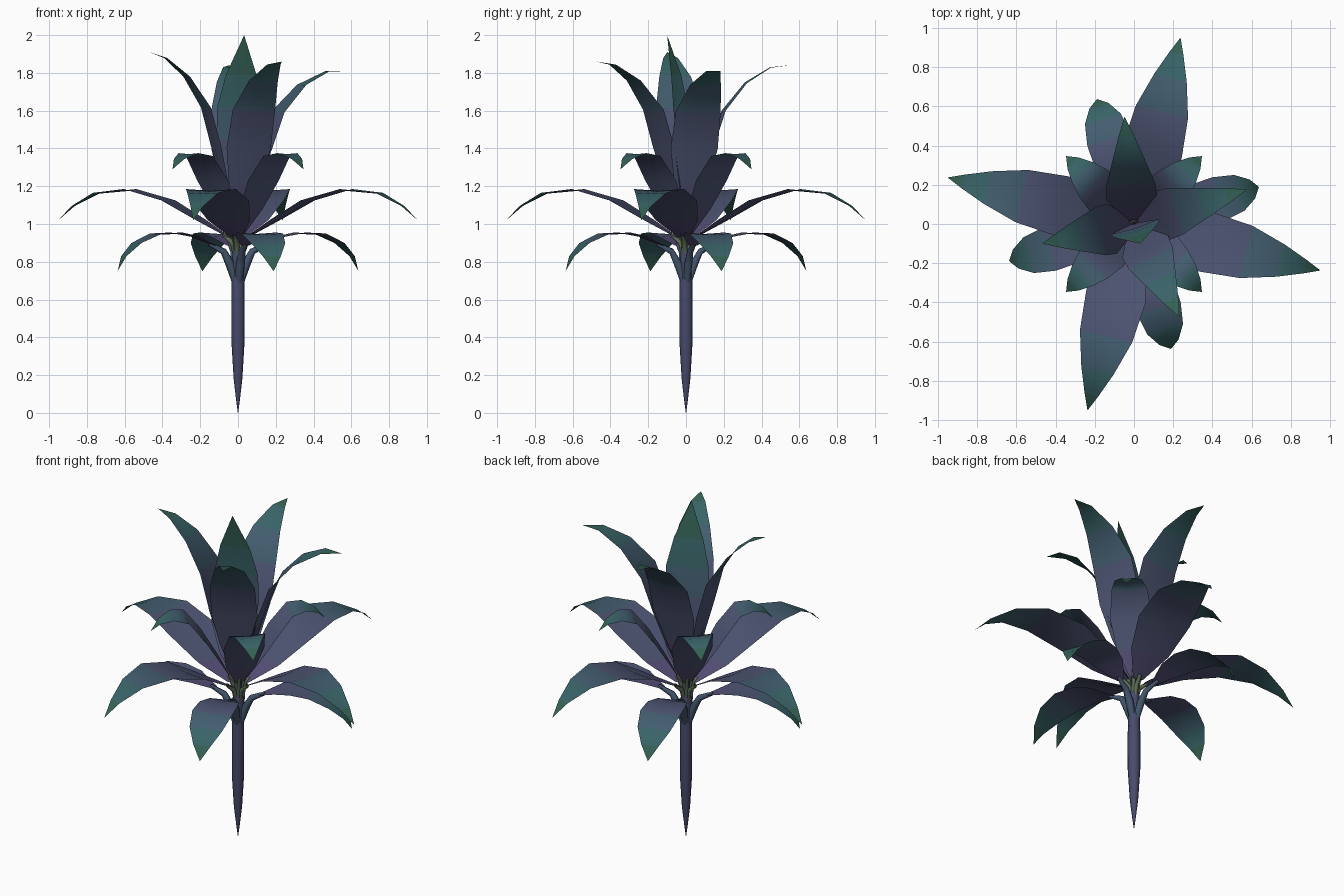
import bpy, math
from mathutils import Vector

if "Cube" in bpy.data.objects:
    bpy.data.objects.remove(bpy.data.objects["Cube"])


def mat(name, c):
    m = bpy.data.materials.new(name)
    m.diffuse_color = (*c, 1)
    m.use_nodes = True
    m.node_tree.nodes["Principled BSDF"].inputs["Base Color"].default_value = m.diffuse_color
    return m


# purple at the leaf base, blue in the middle, teal green at the tip
SHADES = [mat("purple", (0.09, 0.075, 0.18)), mat("blue_purple", (0.075, 0.09, 0.17)),
          mat("blue", (0.055, 0.11, 0.16)), mat("teal", (0.04, 0.125, 0.135)),
          mat("teal_green", (0.035, 0.12, 0.09))]
STEM = mat("stem_indigo", (0.065, 0.07, 0.15))
STALK = mat("stalk_blue", (0.055, 0.09, 0.15))
INNER = mat("inner_stalk_green", (0.11, 0.16, 0.09))


def finish(name, verts, faces, mats, idx=None):
    me = bpy.data.meshes.new(name)
    me.from_pydata(verts, [], faces)
    for m in mats:
        me.materials.append(m)
    for i, p in enumerate(me.polygons):
        p.use_smooth = True
        if idx:
            p.material_index = idx[i]
    ob = bpy.data.objects.new(name, me)
    bpy.context.collection.objects.link(ob)
    return ob


def leaf(name, angle, profile, scale_r=1.0, dz=0.0):
    """profile: (radius, height, half width) from base to tip; dz shifts the tip."""
    a = math.radians(angle)
    out, side = Vector((math.cos(a), math.sin(a), 0)), Vector((-math.sin(a), math.cos(a), 0))
    n = len(profile) - 1
    z0, zn = profile[0][1], profile[-1][1]
    verts, faces, idx = [], [], []
    for i, (r, z, w) in enumerate(profile):
        c = out * r * scale_r + Vector((0, 0, z + dz * (i / n) ** 2))
        if i == n:
            verts.append(c)
            break
        # shallow fold: the midrib sits a little below the edges
        nxt = profile[i + 1]
        t = (out * (nxt[0] - r) + Vector((0, 0, nxt[1] - z))).normalized()
        nrm = t.cross(side)
        verts += [c - side * w, c - nrm * (0.07 * w), c + side * w]
    for i in range(n):
        b = 3 * i
        shade = min(4, int(5 * i / n + 0.3))
        if i < n - 1:
            faces += [(b, b + 3, b + 4, b + 1), (b + 1, b + 4, b + 5, b + 2)]
        else:
            faces += [(b, b + 3, b + 1), (b + 1, b + 3, b + 2)]
        idx += [shade, shade]
    return finish(name, verts, faces, SHADES, idx)


def tube(name, points, radii, material, sides=8):
    pts = [Vector(p) for p in points]
    verts, faces = [], []
    for i, p in enumerate(pts):
        t = (pts[min(i + 1, len(pts) - 1)] - pts[max(i - 1, 0)]).normalized()
        q = Vector((0, 0, 1)).rotation_difference(t)
        for k in range(sides):
            b = 2 * math.pi * k / sides
            verts.append(p + q @ Vector((math.cos(b), math.sin(b), 0)) * radii[i])
    for i in range(len(pts) - 1):
        for k in range(sides):
            j = (k + 1) % sides
            faces.append((i * sides + k, i * sides + j, (i + 1) * sides + j, (i + 1) * sides + k))
    return finish(name, verts, faces, [material])


def stalk(name, angle, path, radii, material):
    a = math.radians(angle)
    return tube(name, [(r * math.cos(a), r * math.sin(a), z) for r, z in path], radii, material, 6)


# stem, pointed at the bottom
tube("stem", [(0, 0, z) for z in (0, 0.06, 0.18, 0.38, 0.6, 0.8, 0.92, 1.0)],
     [0.001, 0.009, 0.023, 0.035, 0.035, 0.032, 0.026, 0.012], STEM)

LOW = [(0.13, 0.885, 0.02), (0.24, 0.935, 0.085), (0.34, 0.955, 0.11), (0.45, 0.95, 0.115),
       (0.56, 0.9, 0.095), (0.63, 0.83, 0.05), (0.665, 0.75, 0)]
WIDE = [(0.05, 0.93, 0.03), (0.2, 1.02, 0.115), (0.38, 1.125, 0.155), (0.59, 1.185, 0.137),
        (0.77, 1.165, 0.085), (0.9, 1.095, 0.035), (0.98, 1.02, 0)]
SHORT = [(0.03, 0.95, 0.02), (0.1, 1.08, 0.085), (0.19, 1.23, 0.115), (0.29, 1.36, 0.1),
         (0.37, 1.375, 0.075), (0.44, 1.345, 0.04), (0.49, 1.29, 0)]
TALL = [(0.02, 0.98, 0.02), (0.08, 1.2, 0.09), (0.135, 1.4, 0.13), (0.2, 1.6, 0.125),
        (0.32, 1.75, 0.085), (0.45, 1.83, 0.04), (0.55, 1.84, 0)]

# three rings of four leaves
for i in range(4):
    q = 90 * i
    leaf(f"lower_leaf_{i}", 16.5 + q, LOW)
    stalk(f"lower_stalk_{i}", 16.5 + q, [(0.01, 0.68), (0.045, 0.79), (0.08, 0.855), (0.16, 0.895)],
          [0.018, 0.024, 0.018, 0.01], STALK)
    leaf(f"wide_leaf_{i}", -14 + q, WIDE)
    stalk(f"wide_stalk_{i}", -14 + q, [(0.01, 0.82), (0.03, 0.9), (0.08, 0.945)],
          [0.014, 0.014, 0.01], INNER)
    leaf(f"short_leaf_{i}", 45 + q, SHORT)
    stalk(f"short_stalk_{i}", 45 + q, [(0.015, 0.85), (0.025, 0.93), (0.05, 0.99)],
          [0.012, 0.012, 0.008], INNER)

# upright crown leaves: angle, reach, tip height change
for i, (ang, s, dz) in enumerate([(17, 1.1, -0.03), (95, 1.0, 0.0), (192, 0.87, 0.07), (-64, 0.96, 0.02)]):
    leaf(f"tall_leaf_{i}", ang, TALL, s, dz)

# centre leaf, almost vertical
leaf("centre_leaf", -72, [(0.0, 1.0, 0.02), (0.01, 1.25, 0.09), (0.015, 1.45, 0.125),
                          (0.03, 1.62, 0.125), (0.055, 1.79, 0.085), (0.105, 2.0, 0)])
